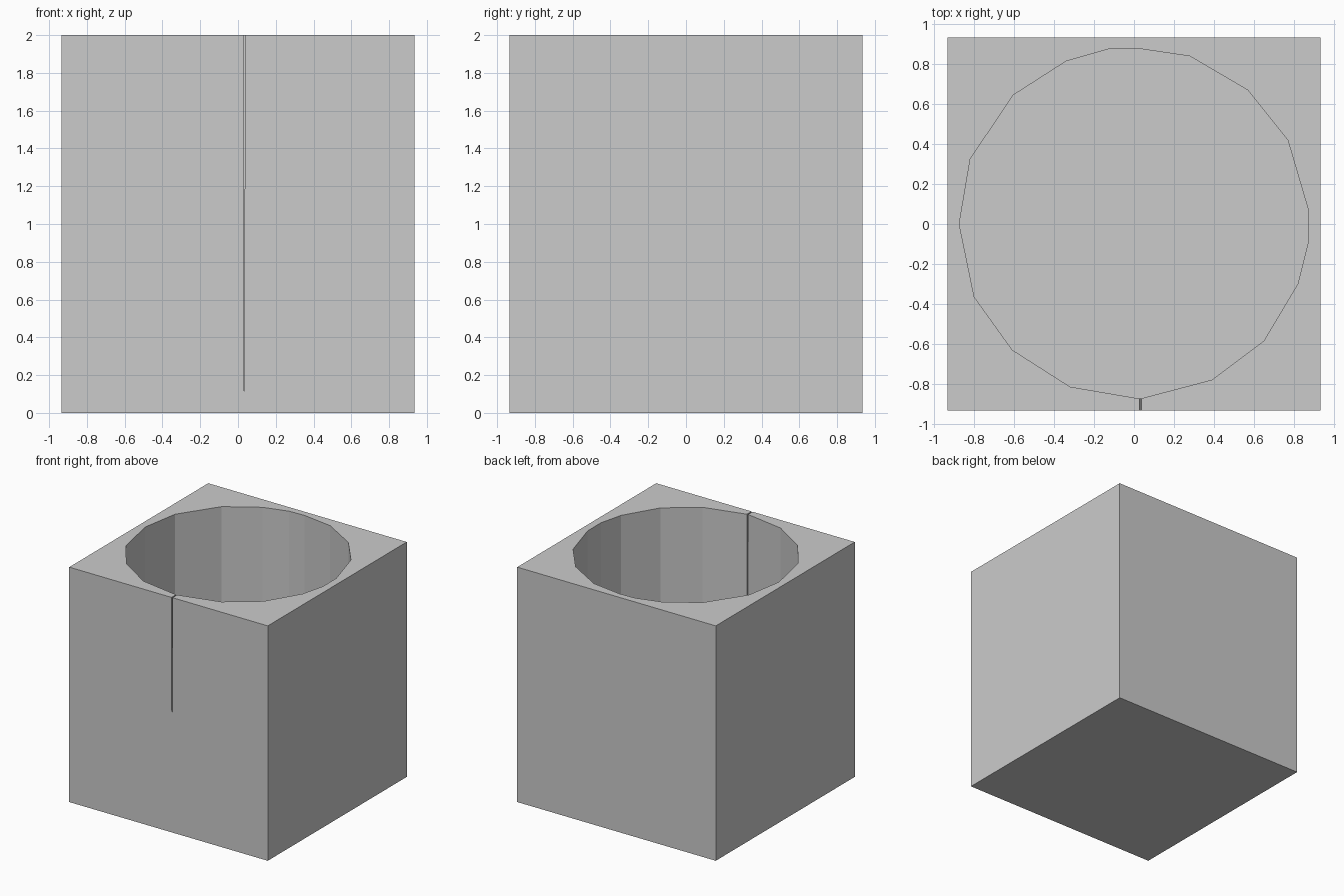
import bpy, bmesh

if "Cube" in bpy.data.objects:
    bpy.data.objects.remove(bpy.data.objects["Cube"])

HALF, HEIGHT, FLOOR = 0.935, 2.0, 0.06

# Irregular faceted outline of the bore
BORE = [(0.03, -0.875), (0.39, -0.78), (0.65, -0.585), (0.82, -0.30),
        (0.87, -0.10), (0.87, 0.08), (0.77, 0.42), (0.57, 0.67),
        (0.28, 0.84), (0.01, 0.88), (-0.13, 0.875), (-0.34, 0.815),
        (-0.605, 0.645), (-0.82, 0.325), (-0.875, 0.0), (-0.80, -0.365),
        (-0.61, -0.63), (-0.32, -0.815)]


def prism(name, outline, vector, place):
    """Extrude a closed outline along a vector into a solid."""
    bm = bmesh.new()
    face = bm.faces.new([bm.verts.new(place(*p)) for p in outline])
    ext = bmesh.ops.extrude_face_region(bm, geom=[face])["geom"]
    moved = [g for g in ext if isinstance(g, bmesh.types.BMVert)]
    bmesh.ops.translate(bm, verts=moved, vec=vector)
    bmesh.ops.recalc_face_normals(bm, faces=bm.faces)
    mesh = bpy.data.meshes.new(name)
    bm.to_mesh(mesh)
    bm.free()
    obj = bpy.data.objects.new(name, mesh)
    bpy.context.collection.objects.link(obj)
    return obj


def cut(target, cutter):
    mod = target.modifiers.new(cutter.name, 'BOOLEAN')
    mod.operation = 'DIFFERENCE'
    mod.solver = 'EXACT'
    mod.object = cutter
    bpy.context.view_layer.objects.active = target
    bpy.ops.object.modifier_apply(modifier=mod.name)
    bpy.data.objects.remove(cutter)


# Square outer block
square = [(-HALF, -HALF), (HALF, -HALF), (HALF, HALF), (-HALF, HALF)]
block = prism("square_container", square, (0, 0, HEIGHT), lambda x, y: (x, y, 0))

# Deep faceted bore, open at the top
cut(block, prism("bore_cutter", BORE, (0, 0, HEIGHT),
                 lambda x, y: (x, y, FLOOR)))

# Hairline tapering slit through the thin front wall
slit = [(0.033, FLOOR + 0.02), (0.038, HEIGHT + 0.1), (0.028, HEIGHT + 0.1)]
cut(block, prism("slit_cutter", slit, (0, 0.15, 0),
                 lambda x, z: (x, -1.0, z)))
